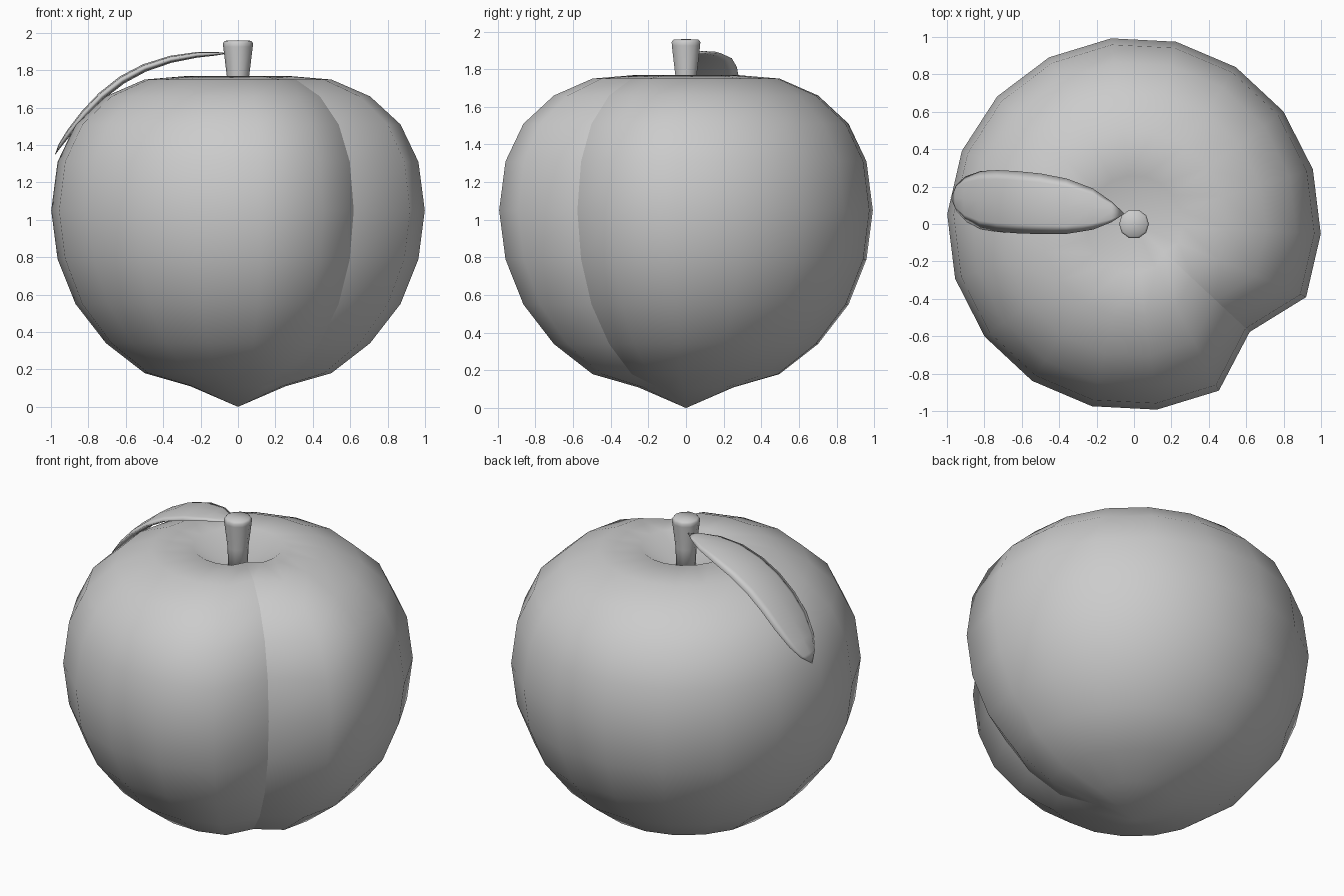
import bpy, bmesh
from math import sin, cos, pi, radians
from mathutils import Vector

if "Cube" in bpy.data.objects:
    bpy.data.objects.remove(bpy.data.objects["Cube"])


def loft(name, rings, start=None, end=None, sharp=None):
    """Skin closed rings of points; each end is a pole point or a flat cap."""
    bm = bmesh.new()
    rows = [[bm.verts.new(p) for p in ring] for ring in rings]
    n = len(rows[0])
    for a, b in zip(rows, rows[1:]):
        for i in range(n):
            j = (i + 1) % n
            bm.faces.new((a[i], a[j], b[j], b[i]))
    for row, pole in ((rows[0], start), (rows[-1], end)):
        if pole is None:
            bm.faces.new(row)
        else:
            tip = bm.verts.new(pole)
            for i in range(n):
                bm.faces.new((row[i], row[(i + 1) % n], tip))
    bmesh.ops.recalc_face_normals(bm, faces=bm.faces[:])
    for f in bm.faces:
        f.smooth = True
    if sharp is not None:
        for a, b in zip(rows, rows[1:]):
            bm.edges.get((a[sharp], b[sharp])).smooth = False
    mesh = bpy.data.meshes.new(name)
    bm.to_mesh(mesh)
    bm.free()
    obj = bpy.data.objects.new(name, mesh)
    bpy.context.collection.objects.link(obj)
    return obj


def circle(r, z, n, phase=0.0, dent=1.0):
    """Ring whose first point is pulled in by the dent factor."""
    return [Vector((r * (dent if i == 0 else 1) * cos(phase + 2 * pi * i / n),
                    r * (dent if i == 0 else 1) * sin(phase + 2 * pi * i / n), z))
            for i in range(n)]


# Fruit body: pointed below, dimpled on top, creased down one side
body = [(0.255, 0.11), (0.50, 0.18), (0.707, 0.34), (0.87, 0.55), (0.966, 0.79),
        (1.0, 1.05), (0.966, 1.31), (0.87, 1.51), (0.707, 1.66), (0.50, 1.75),
        (0.259, 1.77)]
loft("fruit_body", [circle(r, z, 18, radians(-43), 0.846) for r, z in body],
     (0, 0, 0), (0, 0, 1.61), sharp=0)

# Stem: tapered peg with a rounded top
stem = [(0.055, 1.60), (0.06, 1.77), (0.079, 1.925), (0.080, 1.945), (0.070, 1.957)]
loft("stem", [circle(r, z, 10) for r, z in stem], (0, 0, 1.60), (0, 0, 1.96))

# Leaf: bent lens shape; stations are x, centre y, z, half width, half thickness
stations = [(-0.12, 0.065, 1.888, 0.055, 0.010), (-0.22, 0.080, 1.882, 0.110, 0.015),
            (-0.36, 0.095, 1.858, 0.148, 0.019), (-0.50, 0.108, 1.812, 0.162, 0.021),
            (-0.62, 0.116, 1.748, 0.166, 0.022), (-0.73, 0.123, 1.662, 0.165, 0.021),
            (-0.82, 0.128, 1.568, 0.155, 0.020), (-0.90, 0.135, 1.470, 0.120, 0.016),
            (-0.95, 0.140, 1.400, 0.070, 0.010)]
base, tip = Vector((-0.05, 0.055, 1.89)), Vector((-0.98, 0.14, 1.345))
mids = [base] + [Vector(s[:3]) for s in stations] + [tip]
rings = []
for k, (x, y, z, w, t) in enumerate(stations):
    along = (mids[k + 2] - mids[k]).normalized()
    side = Vector((0, 1, 0))
    up = side.cross(along).normalized()
    if up.z < 0:
        up = -up
    rings.append([mids[k + 1] + side * w * cos(i * pi / 4) + up * t * sin(i * pi / 4)
                  for i in range(8)])
loft("leaf", rings, base, tip)
